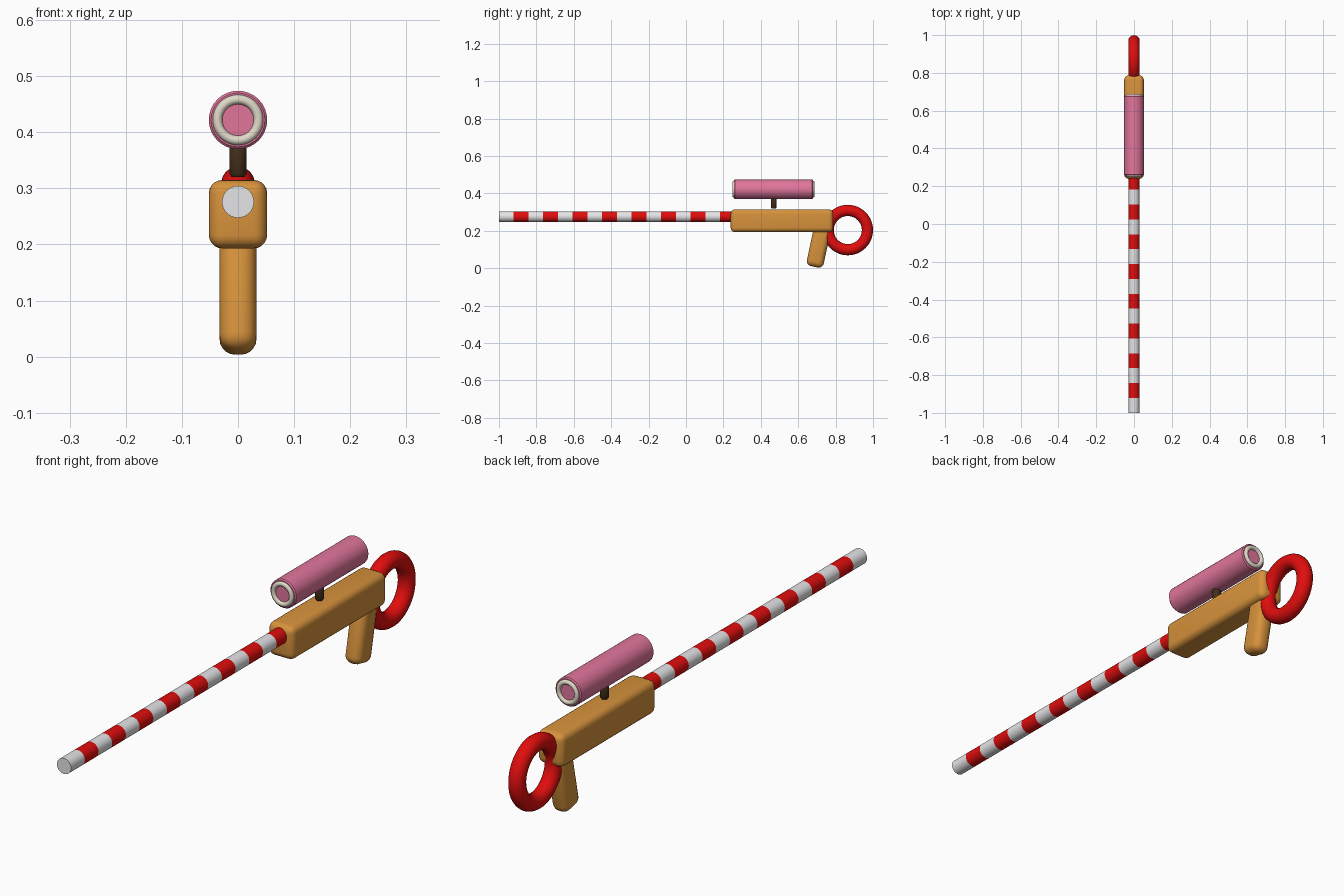
import bpy, bmesh, math
from mathutils import Matrix, Vector

cube = bpy.data.objects.get("Cube")
if cube:
    bpy.data.objects.remove(cube, do_unlink=True)


def material(name, rgb):
    mat = bpy.data.materials.new(name)
    mat.use_nodes = True
    mat.diffuse_color = (*rgb, 1)
    bsdf = mat.node_tree.nodes["Principled BSDF"]
    bsdf.inputs["Base Color"].default_value = (*rgb, 1)
    bsdf.inputs["Roughness"].default_value = 0.6
    return mat


RED = material("candy red", (0.75, 0.004, 0.004))
WHITE = material("candy white", (0.8, 0.8, 0.82))
ORANGE = material("biscuit orange", (0.68, 0.29, 0.045))
PINK = material("wafer pink", (0.75, 0.18, 0.33))
CREAM = material("icing cream", (0.75, 0.7, 0.58))
BROWN = material("chocolate brown", (0.055, 0.027, 0.01))


def smooth(obj, angle=40):
    bpy.ops.object.select_all(action="DESELECT")
    bpy.context.view_layer.objects.active = obj
    obj.select_set(True)
    bpy.ops.object.shade_smooth_by_angle(angle=math.radians(angle))


def add(name, bm, mats, location=(0, 0, 0), tilt=0):
    bmesh.ops.recalc_face_normals(bm, faces=bm.faces)
    mesh = bpy.data.meshes.new(name)
    bm.to_mesh(mesh)
    bm.free()
    for mat in mats:
        mesh.materials.append(mat)
    obj = bpy.data.objects.new(name, mesh)
    bpy.context.collection.objects.link(obj)
    obj.location = location
    obj.rotation_euler.x = tilt
    smooth(obj)
    return obj


def lathe(profile, segments=32):
    """Revolve (radius, y) points about the y axis."""
    bm = bmesh.new()
    verts = [bm.verts.new((r, y, 0)) for r, y in profile]
    edges = [bm.edges.new(pair) for pair in zip(verts, verts[1:])]
    bmesh.ops.spin(bm, geom=verts + edges, cent=(0, 0, 0), axis=(0, 1, 0),
                   angle=math.tau, steps=segments)
    bmesh.ops.remove_doubles(bm, verts=bm.verts, dist=1e-5)
    return bm


def rounded_box(name, size, location, bevel, mat, tilt=0):
    bm = bmesh.new()
    bmesh.ops.create_cube(bm, size=1, matrix=Matrix.Diagonal(Vector((*size, 1))))
    bmesh.ops.bevel(bm, geom=bm.edges[:], offset=bevel, segments=5,
                    profile=0.5, affect="EDGES")
    return add(name, bm, [mat], location, tilt)


def ring(name, major, minor, location, mat):
    bpy.ops.mesh.primitive_torus_add(major_radius=major, minor_radius=minor,
                                     major_segments=48, minor_segments=16)
    obj = bpy.context.object
    obj.name = obj.data.name = name
    obj.data.materials.append(mat)
    obj.location = location
    smooth(obj)
    return obj


# Striped barrel: equal bands, alternating white and red from the muzzle
bands, step, radius = 16, 0.0788, 0.0285
rows = [(radius, -1 + i * step) for i in range(bands + 1)]
bm = lathe([(0, rows[0][1])] + rows + [(0, rows[-1][1])])
for face in bm.faces:
    band = int((face.calc_center_median().y + 1) / step + 1e-3)
    face.material_index = min(band, bands - 1) % 2
add("barrel", bm, [WHITE, RED], (0, 0, 0.276))

# Body and raked grip
rounded_box("body", (0.104, 0.548, 0.122), (0, 0.513, 0.254), 0.024, ORANGE)
rounded_box("grip", (0.066, 0.092, 0.25), (0, 0.712, 0.13), 0.028, ORANGE,
            math.radians(-12))

# Ring-shaped stock
stock = ring("ring_stock", 0.105, 0.03, (0, 0.865, 0.204), RED)
stock.rotation_euler.y = math.pi / 2

# Scope tube with an icing ring at each end
half, tube = 0.211, 0.052
scope = [(0, -half), (tube - 0.004, -half), (tube, -half + 0.004),
         (tube, half - 0.004), (tube - 0.004, half), (0, half)]
add("scope", lathe(scope), [PINK], (0, 0.468, 0.422))
for side, y in (("front", 0.468 - half), ("back", 0.468 + half)):
    rim = ring("scope_rim_" + side, 0.0365, 0.0085, (0, y, 0.422), CREAM)
    rim.rotation_euler.x = math.pi / 2

# Post holding the scope
post = [(0, -0.03), (0.011, -0.03), (0.0155, -0.024),
        (0.0155, 0.024), (0.011, 0.03), (0, 0.03)]
add("scope_post", lathe(post, 16), [BROWN], (0, 0.469, 0.35), math.pi / 2)
